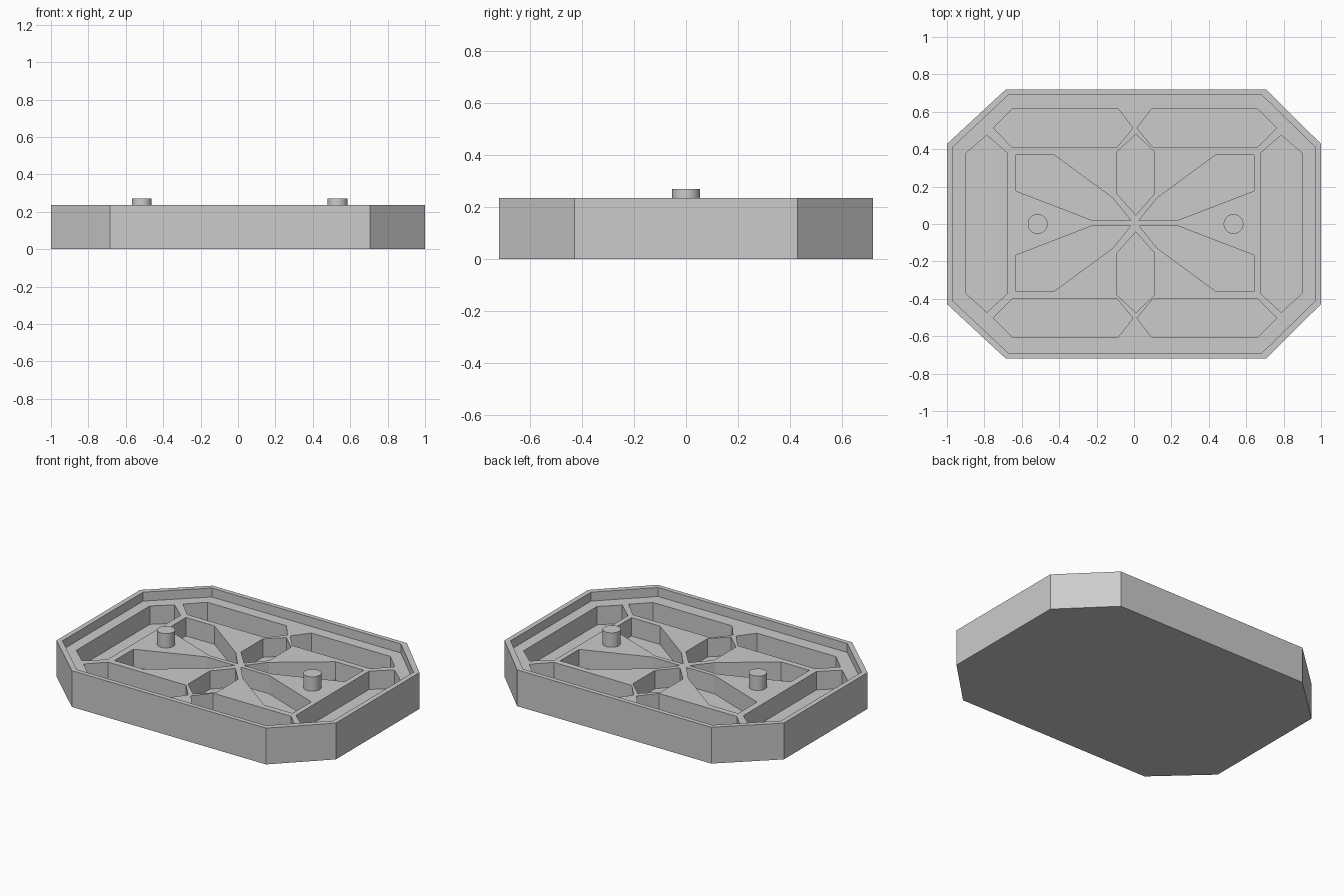
import bpy, bmesh, math

cube = bpy.data.objects.get("Cube")
if cube:
    bpy.data.objects.remove(cube, do_unlink=True)

HEIGHT, LEDGE, FLOOR, POST_TOP = 0.235, 0.177, 0.058, 0.27

grey = bpy.data.materials.new("plain grey")
grey.use_nodes = True
grey.diffuse_color = (0.6, 0.6, 0.6, 1)
grey.node_tree.nodes["Principled BSDF"].inputs["Base Color"].default_value = (0.6, 0.6, 0.6, 1)


def prisms(name, outlines, bottom, top):
    """One object holding an upright prism for each outline."""
    bm = bmesh.new()
    for outline in outlines:
        base = bm.faces.new([bm.verts.new((x, y, bottom)) for x, y in outline])
        grown = bmesh.ops.extrude_face_region(bm, geom=[base])["geom"]
        verts = [v for v in grown if isinstance(v, bmesh.types.BMVert)]
        bmesh.ops.translate(bm, verts=verts, vec=(0, 0, top - bottom))
    bmesh.ops.recalc_face_normals(bm, faces=bm.faces)
    mesh = bpy.data.meshes.new(name)
    bm.to_mesh(mesh)
    bm.free()
    mesh.materials.append(grey)
    obj = bpy.data.objects.new(name, mesh)
    bpy.context.collection.objects.link(obj)
    return obj


def octagon(hx, hy, cx, cy, shift=0.0):
    """Chamfered rectangle; cx and cy are where the chamfers start."""
    quarter = [(hx, cy), (cx, hy)]
    pts = quarter + [(-x, y) for x, y in reversed(quarter)]
    pts += [(-x, -y) for x, y in pts]
    return [(x + (shift if abs(x) == cx else 0), y) for x, y in pts]


def mirrored(outline, axes, centre):
    """The outline and its mirror images across the given axes."""
    found = [outline]
    if "x" in axes:
        found += [[(2 * centre[0] - x, y) for x, y in o] for o in found]
    if "y" in axes:
        found += [[(x, 2 * centre[1] - y) for x, y in o] for o in found]
    return found


# Pocket outlines between the ribs
side = [(-.787, .475), (-.675, .377), (-.675, -.37), (-.787, -.472), (-.897, -.372), (-.897, .38)]
edge = [(-.753, .513), (-.65, .615), (-.084, .615), (-.006, .513), (-.092, .409), (-.65, .409)]
hexagon = [(.01, .48), (.11, .385), (.11, .162), (.01, .048), (-.092, .162), (-.092, .385)]
wedge = [(-.632, .37), (-.428, .37), (-.115, .14), (-.017, .02), (-.218, .018), (-.632, .177)]
pockets = mirrored(side, "x", (0, 0))
pockets += mirrored(edge, "xy", (.005, .005))
pockets += mirrored(hexagon, "y", (0, .003))
pockets += mirrored(wedge, "xy", (.005, .005))

# Tray body with rim recess and pockets cut out
tray = prisms("tray", [octagon(1, .72, .695, .428, .01)], 0, HEIGHT)
cutters = [
    prisms("rim_recess_cutter", [octagon(.968, .69, .677, .412, .006)], LEDGE, HEIGHT + .1),
    prisms("pocket_cutter", pockets, FLOOR, LEDGE + .03),
]
for cutter in cutters:
    cutter.hide_render = True
    mod = tray.modifiers.new(cutter.name, "BOOLEAN")
    mod.operation = "DIFFERENCE"
    mod.solver = "EXACT"
    mod.object = cutter

# Bake the cuts and drop the cutters
depsgraph = bpy.context.evaluated_depsgraph_get()
cut_mesh = bpy.data.meshes.new_from_object(tray.evaluated_get(depsgraph))
tray.modifiers.clear()
tray.data = cut_mesh
tray.data.materials.clear()
tray.data.materials.append(grey)
for cutter in cutters:
    bpy.data.objects.remove(cutter, do_unlink=True)

# Locating posts on the ledge
for name, x in (("right_post", -.515), ("left_post", .532)):
    bottom = LEDGE - .01
    bpy.ops.mesh.primitive_cylinder_add(
        vertices=40, radius=.053, depth=POST_TOP - bottom,
        location=(x, 0, (POST_TOP + bottom) / 2))
    post = bpy.context.object
    post.name = name
    post.data.materials.append(grey)
    bpy.ops.object.shade_smooth_by_angle(angle=math.radians(30))
